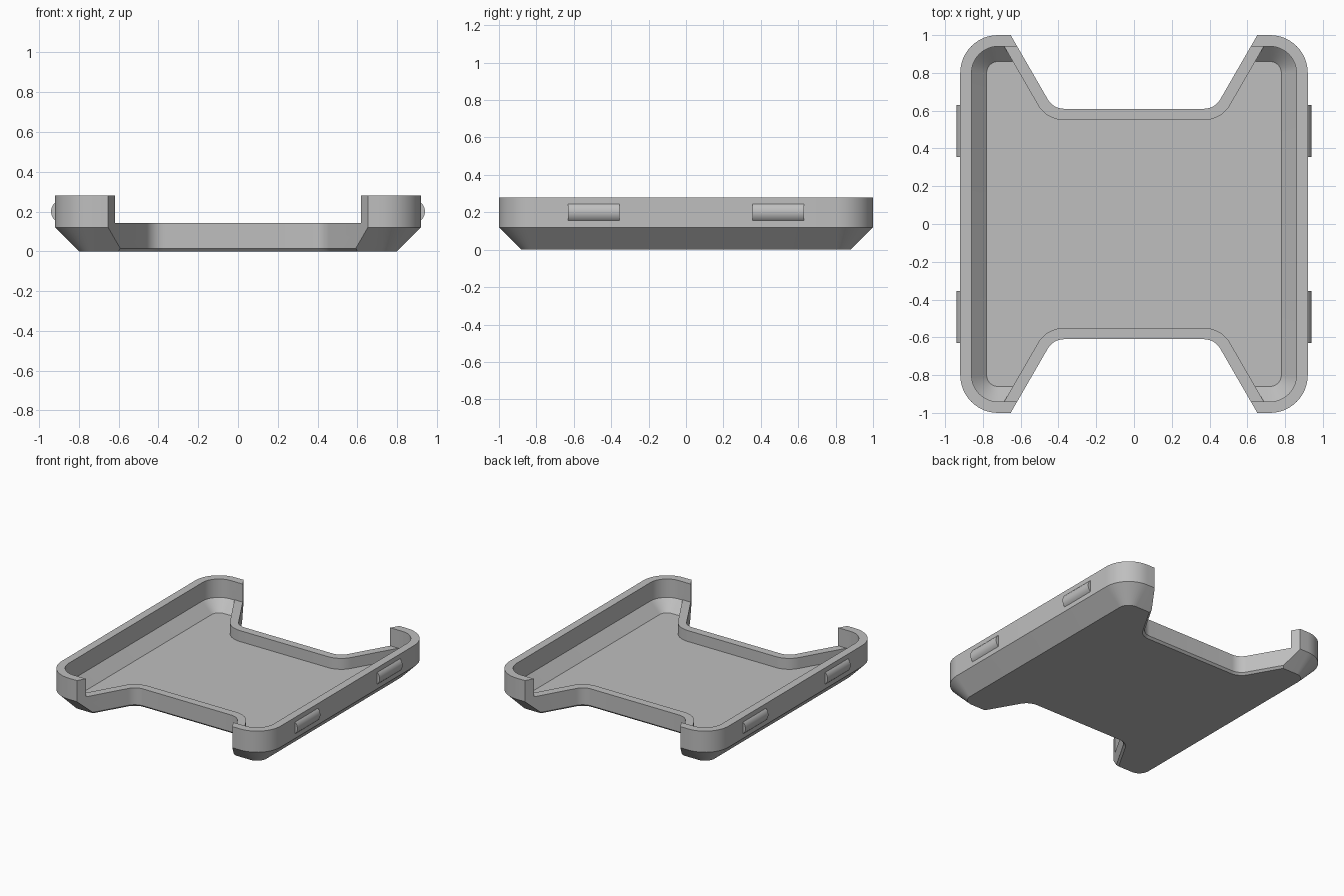
import bpy, bmesh
from math import sin, cos, radians, pi, asin

old = bpy.data.objects.get("Cube")
if old:
    bpy.data.objects.remove(old, do_unlink=True)

grey = bpy.data.materials.new("plain grey")
grey.use_nodes = True
COLOUR = (0.52, 0.52, 0.52, 1)
grey.diffuse_color = COLOUR
grey.node_tree.nodes["Principled BSDF"].inputs["Base Color"].default_value = COLOUR


def loft(name, rings):
    """Closed solid through rings of 3D points."""
    bm = bmesh.new()
    loops = [[bm.verts.new(p) for p in ring] for ring in rings]
    n = len(loops[0])
    for a, b in zip(loops, loops[1:]):
        for i in range(n):
            j = (i + 1) % n
            bm.faces.new((a[i], a[j], b[j], b[i]))
    bm.faces.new(loops[0][::-1])
    bm.faces.new(loops[-1])
    bmesh.ops.recalc_face_normals(bm, faces=bm.faces)
    mesh = bpy.data.meshes.new(name)
    bm.to_mesh(mesh)
    bm.free()
    mesh.materials.append(grey)
    obj = bpy.data.objects.new(name, mesh)
    bpy.context.collection.objects.link(obj)
    return obj


def rounded_rect(inset, z, steps=12):
    """Tray outline, shrunk by inset so the corners stay concentric."""
    r = 0.2 - inset
    pts = []
    for k, (sx, sy) in enumerate([(1, 1), (-1, 1), (-1, -1), (1, -1)]):
        for i in range(steps + 1):
            a = pi / 2 * (k + i / steps)
            pts.append((sx * 0.72 + r * cos(a), sy * 0.8 + r * sin(a), z))
    return pts


def notch_outline(offset, z, side, steps=10):
    """Flared end notch, grown outward by offset."""
    r = 0.1 + offset
    half = []
    for i in range(steps + 1):
        a = radians(-90 + 60 * i / steps)
        half.append((0.37 + r * cos(a), 0.71 + r * sin(a)))
    x, y = half[-1]
    half.append((x + (1.3 - y) / 3 ** 0.5, 1.3))
    pts = [(-x, y) for x, y in reversed(half)] + half
    return [(x, side * y, z) for x, y in pts]


def subtract(target, cutter):
    cutter.hide_render = True
    mod = target.modifiers.new("cut", 'BOOLEAN')
    mod.operation = 'DIFFERENCE'
    mod.solver = 'EXACT'
    mod.object = cutter
    bpy.context.view_layer.objects.active = target
    bpy.ops.object.modifier_apply(modifier=mod.name)
    bpy.data.objects.remove(cutter, do_unlink=True)


def smooth(obj):
    bpy.ops.object.select_all(action='DESELECT')
    obj.select_set(True)
    bpy.context.view_layer.objects.active = obj
    bpy.ops.object.shade_smooth_by_angle(angle=radians(25))


# Outer shell with sloped underside
tray = loft("tray", [rounded_rect(0.12, 0), rounded_rect(0, 0.12), rounded_rect(0, 0.28)])

# Hollow interior, leaving a low rim around each end notch
cavity = loft("cavity", [rounded_rect(0.14, 0.06), rounded_rect(0.06, 0.14),
                         rounded_rect(0.06, 0.4)])
for side in (1, -1):
    subtract(cavity, loft("rim", [notch_outline(0.06, z, side) for z in (-0.1, 0.143)]))
subtract(tray, cavity)

# End notches with a slight chamfer at the bottom edge
for side in (1, -1):
    subtract(tray, loft("notch", [notch_outline(0.045, -0.03, side),
                                  notch_outline(0, 0.015, side),
                                  notch_outline(0, 0.5, side)]))
smooth(tray)

# Rounded grip tabs on the long sides
RADIUS, CENTRE = 0.06, 0.88
spread = asin(0.045 / RADIUS)
arc = [spread * (i / 6 - 1) for i in range(13)]
section = [(CENTRE + RADIUS * cos(a), 0.2 + RADIUS * sin(a)) for a in arc]
section = [(0.91, section[0][1])] + section + [(0.91, section[-1][1])]
for sx, x_name in ((1, "left"), (-1, "right")):
    for sy, y_name in ((1, "back"), (-1, "front")):
        tab = loft(f"{x_name}_{y_name}_tab",
                   [[(sx * x, sy * y, z) for x, z in section] for y in (0.355, 0.63)])
        smooth(tab)
